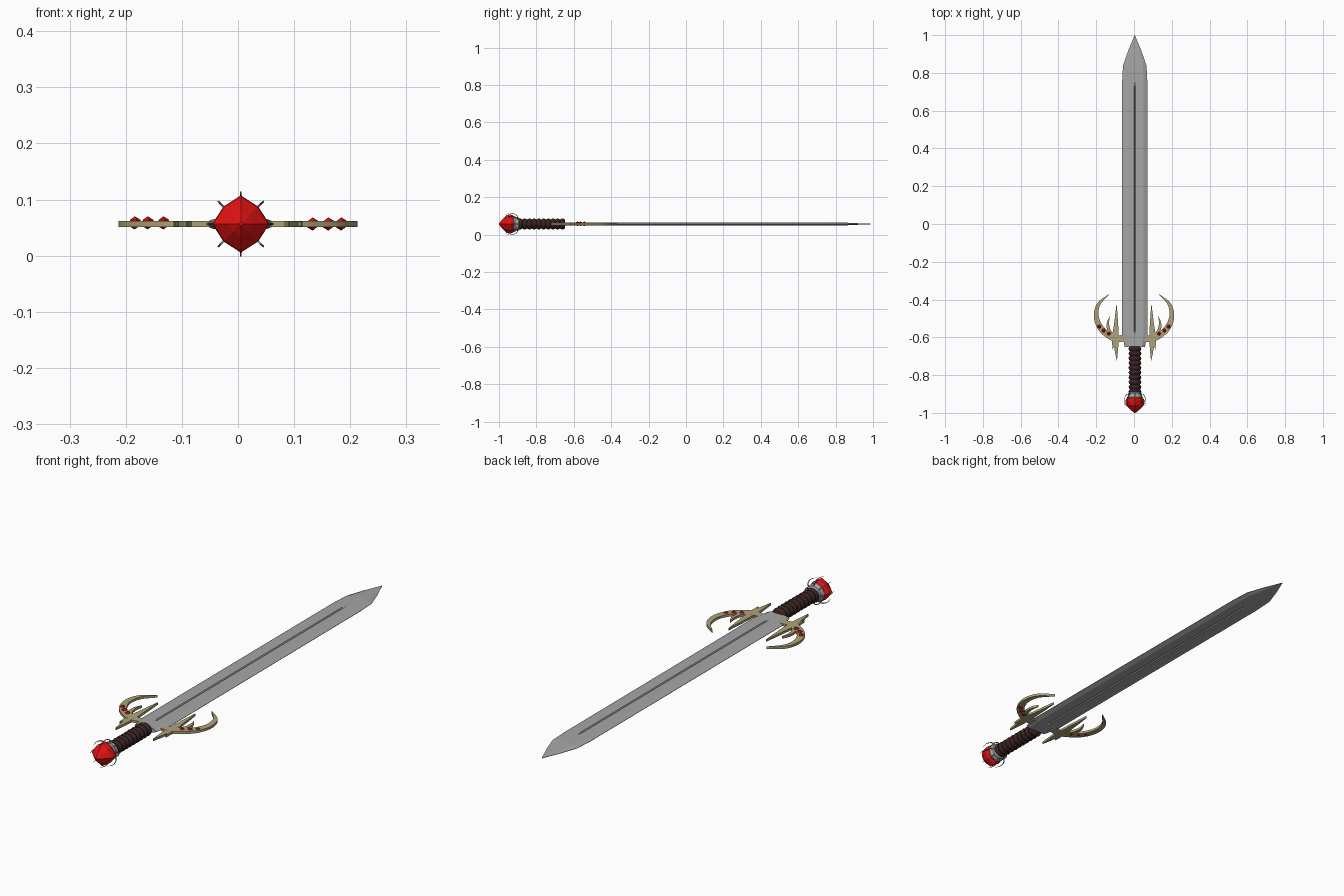
import bpy, bmesh, math
from mathutils import Vector

if "Cube" in bpy.data.objects:
    bpy.data.objects.remove(bpy.data.objects["Cube"])

CX, CZ = 0.005, 0.0565   # sword axis


def material(name, rgb):
    m = bpy.data.materials.new(name)
    m.diffuse_color = (*rgb, 1)
    m.use_nodes = True
    m.node_tree.nodes["Principled BSDF"].inputs["Base Color"].default_value = m.diffuse_color
    return m


STEEL = material("steel", (0.38, 0.38, 0.38))
BRASS = material("pale_brass", (0.42, 0.37, 0.19))
LEATHER = material("dark_leather", (0.04, 0.016, 0.016))
RED = material("red_gem", (0.75, 0.006, 0.006))


def finish(name, bm, mat, smooth=None):
    bmesh.ops.recalc_face_normals(bm, faces=bm.faces[:])
    me = bpy.data.meshes.new(name)
    bm.to_mesh(me)
    bm.free()
    me.materials.append(mat)
    ob = bpy.data.objects.new(name, me)
    bpy.context.collection.objects.link(ob)
    if smooth:
        bpy.ops.object.select_all(action='DESELECT')
        ob.select_set(True)
        bpy.context.view_layer.objects.active = ob
        bpy.ops.object.shade_smooth_by_angle(angle=math.radians(smooth))
    return ob


def loft(bm, rings):
    """Skin a list of closed point rings and cap both ends."""
    vs = [[bm.verts.new(p) for p in r] for r in rings]
    n = len(vs[0])
    for a, b in zip(vs, vs[1:]):
        for i in range(n):
            bm.faces.new((a[i], a[(i + 1) % n], b[(i + 1) % n], b[i]))
    bm.faces.new(vs[0])
    bm.faces.new(vs[-1])


def lathe(name, profile, sides, mat, smooth=None, wobble=1.0, flat=1.0):
    """Turn (y, radius) pairs about the sword axis."""
    rings = []
    for y, r in profile:
        ring = []
        for i in range(sides):
            a = 2 * math.pi * i / sides
            k = r * (wobble if i % 2 else 1)
            ring.append((CX + k * math.cos(a), y, CZ + flat * k * math.sin(a)))
        rings.append(ring)
    bm = bmesh.new()
    loft(bm, rings)
    return finish(name, bm, mat, smooth)


def spline(pts, steps=5):
    """Catmull-Rom interpolation of tuples."""
    p = [Vector(q) for q in pts]
    p = [2 * p[0] - p[1]] + p + [2 * p[-1] - p[-2]]
    out = []
    for i in range(1, len(p) - 2):
        for s in range(steps):
            t = s / steps
            out.append(0.5 * (2 * p[i] + (p[i + 1] - p[i - 1]) * t
                       + (2 * p[i - 1] - 5 * p[i] + 4 * p[i + 1] - p[i + 2]) * t * t
                       + (3 * p[i] - p[i - 1] - 3 * p[i + 1] + p[i + 2]) * t ** 3))
    return out + [p[-2]]


def horn(name, pts, side, h=0.0053):
    """Flat tapering plate along (x, y, half width) points."""
    c = spline(pts)
    rings = []
    for i, q in enumerate(c):
        d = c[min(i + 1, len(c) - 1)] - c[max(i - 1, 0)]
        n = Vector((-d.y, d.x)).normalized() * max(q.z, 0.0008)
        rings.append([(side * (q.x + s * n.x), q.y + s * n.y, CZ + z)
                      for s, z in ((-1, -h), (1, -h), (1, h), (-1, h))])
    bm = bmesh.new()
    loft(bm, rings)
    return finish(name, bm, BRASS, 35)


# Blade: y, half width, half thickness, groove depth
rings = []
for y, w, t, g in [(-0.65, 0.054, 0.009, 0), (-0.62, 0.060, 0.009, 0),
                   (-0.58, 0.068, 0.009, 0), (-0.57, 0.068, 0.009, 0.005),
                   (0.73, 0.067, 0.009, 0.005), (0.75, 0.067, 0.009, 0),
                   (0.84, 0.062, 0.008, 0), (0.92, 0.034, 0.004, 0),
                   (0.97, 0.013, 0.002, 0), (1.0, 0.0008, 0.0006, 0)]:
    f = min(0.004, w * 0.2)
    top = [(-w, 0.0008), (-0.7 * w, t), (-f, t), (0, t - g), (f, t), (0.7 * w, t), (w, 0.0008)]
    prof = top + [(x, -z) for x, z in reversed(top)]
    rings.append([(CX - 0.001 + x, y, CZ + z) for x, z in prof])
bm = bmesh.new()
loft(bm, rings)
finish("blade", bm, STEEL)

# Ribbed grip
ribs, y0, y1 = 10, -0.90, -0.648
prof = []
for i in range(ribs):
    for t, r in ((0, 0.026), (0.2, 0.031), (0.5, 0.034), (0.8, 0.031)):
        prof.append((y0 + (y1 - y0) * (i + t) / ribs, r))
prof.append((y1, 0.026))
lathe("grip", prof, 16, LEATHER, 50, flat=0.88)

# Pommel collar and gem
lathe("pommel_collar", [(-0.925, 0.036), (-0.915, 0.040), (-0.905, 0.035),
                        (-0.895, 0.036), (-0.89, 0.030)], 16, STEEL, 40)
lathe("pommel_gem", [(-0.905, 0.034), (-0.935, 0.051), (-0.957, 0.049),
                     (-0.985, 0.022), (-1.0, 0.003)], 8, RED, wobble=0.86)

# Eight thin claws curving around the gem
path = spline([(0.034, -0.900, 0.004), (0.047, -0.905, 0.0035), (0.0555, -0.925, 0.003),
               (0.0560, -0.945, 0.002), (0.050, -0.970, 0.0006)], 4)
bm = bmesh.new()
for k in range(8):
    a = k * math.pi / 4
    out, tan = Vector((math.cos(a), 0, math.sin(a))), Vector((-math.sin(a), 0, math.cos(a)))
    rings = []
    for i, q in enumerate(path):
        d = path[min(i + 1, len(path) - 1)] - path[max(i - 1, 0)]
        n = (out * -d.y + Vector((0, d.x, 0))).normalized() * q.z * 0.5
        c = Vector((CX, q.y, CZ)) + out * q.x
        s = tan * q.z * 0.5
        rings.append([c - n - s, c + n - s, c + n + s, c - n + s])
    loft(bm, rings)
finish("pommel_claws", bm, STEEL)

# Guard halves with horns, spikes and small gems
for side, tag in ((-1, "left"), (1, "right")):
    horn(tag + "_guard_horn", [(0.03, -0.600, 0.016), (0.09, -0.607, 0.018), (0.135, -0.588, 0.017),
                               (0.177, -0.550, 0.016), (0.200, -0.490, 0.013),
                               (0.187, -0.425, 0.009), (0.132, -0.372, 0.001)], side)
    horn(tag + "_inner_horn", [(0.108, -0.600, 0.012), (0.132, -0.565, 0.009),
                               (0.138, -0.525, 0.006), (0.128, -0.490, 0.001)], side)
    horn(tag + "_long_spike", [(0.092, -0.430, 0.001), (0.094, -0.500, 0.008), (0.096, -0.590, 0.015),
                               (0.094, -0.660, 0.010), (0.091, -0.722, 0.001)], side, 0.005)
    horn(tag + "_short_spike", [(0.106, -0.540, 0.001), (0.106, -0.600, 0.010),
                                (0.113, -0.665, 0.001)], side, 0.0047)
    for i, (x, y) in enumerate(((0.133, -0.580), (0.161, -0.564), (0.184, -0.543))):
        bm = bmesh.new()
        bmesh.ops.create_icosphere(bm, subdivisions=1, radius=0.0118)
        bmesh.ops.translate(bm, verts=bm.verts[:], vec=(side * x, y, CZ + 0.001 - 0.001 * side))
        finish(f"{tag}_guard_gem_{i + 1}", bm, RED)
